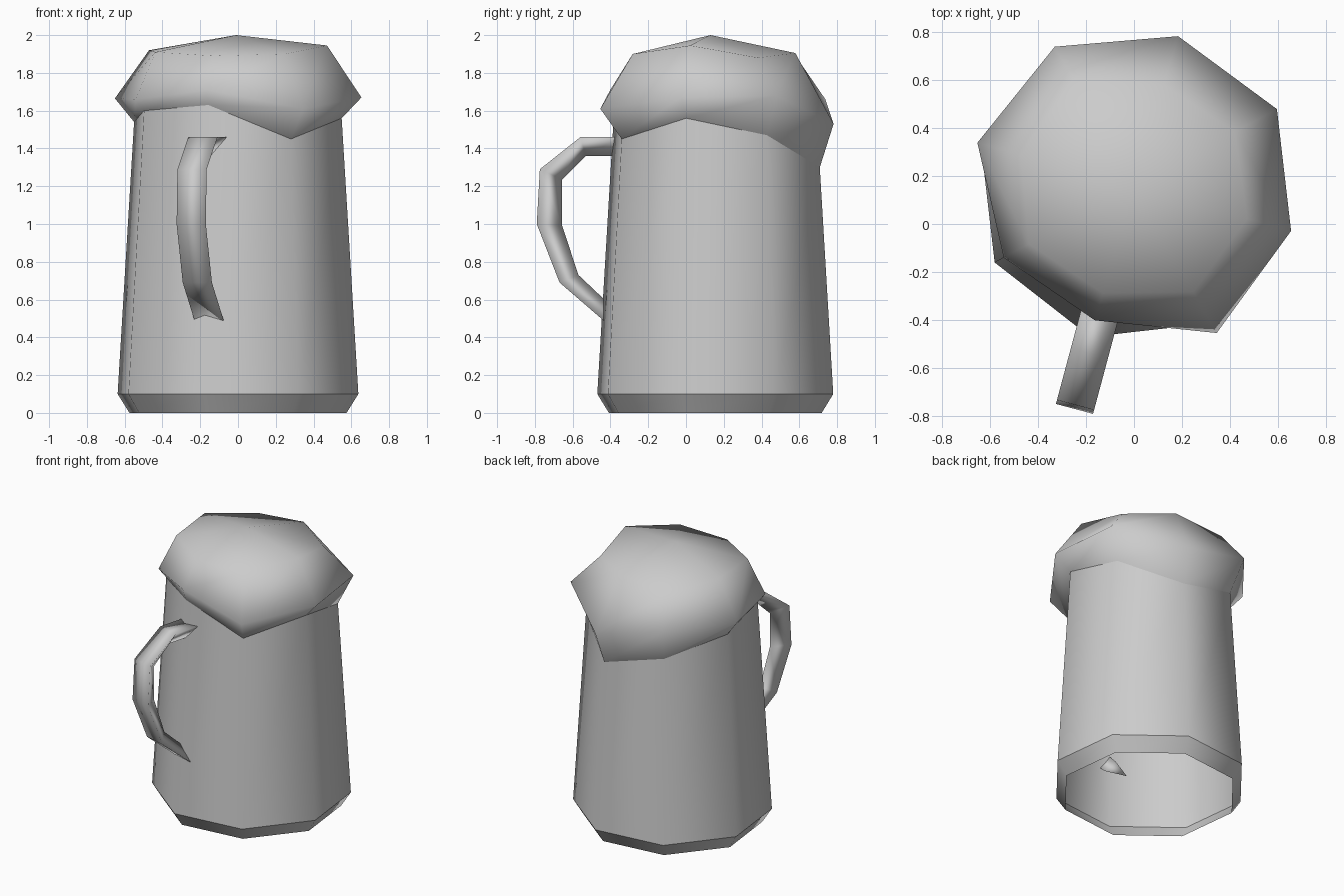
import bpy, math
from mathutils import Vector

cube = bpy.data.objects.get("Cube")
if cube:
    bpy.data.objects.remove(cube)

CENTRE = Vector((0, 0.155, 0))
ANGLES = [math.radians(29 + 45 * i) for i in range(8)]

grey = bpy.data.materials.new("plain grey")
grey.use_nodes = True
COLOUR = (0.6, 0.6, 0.6, 1)
grey.diffuse_color = COLOUR
grey.node_tree.nodes["Principled BSDF"].inputs["Base Color"].default_value = COLOUR


def polar(angle, radius, z):
    return CENTRE + Vector((radius * math.cos(angle), 0.98 * radius * math.sin(angle), z))


def make(name, verts, faces):
    mesh = bpy.data.meshes.new(name)
    mesh.from_pydata(verts, [], faces)
    mesh.materials.append(grey)
    mesh.shade_smooth()
    obj = bpy.data.objects.new(name, mesh)
    bpy.context.collection.objects.link(obj)
    return obj


def bridge(rings, n):
    return [(r * n + i, r * n + (i + 1) % n, (r + 1) * n + (i + 1) % n, (r + 1) * n + i)
            for r in range(rings - 1) for i in range(n)]


def body_radius(z):
    return 0.663 - 0.063 * (z - 0.1)


# Foam outline, one value per corner going round from the back left
lip_z = [1.47, 1.30, 1.42, 1.54, 1.60, 1.63, 1.45, 1.56]
bulge = [(0.68, 1.68), (0.665, 1.53), (0.68, 1.66), (0.678, 1.665),
         (0.62, 1.66), (0.59, 1.71), (0.71, 1.61), (0.68, 1.67)]
crown = [(0.48, 1.88), (0.45, 1.905), (0.52, 1.86), (0.49, 1.92),
         (0.50, 1.91), (0.47, 1.89), (0.51, 1.90), (0.49, 1.945)]

lip = [polar(a, body_radius(z), z) for a, z in zip(ANGLES, lip_z)]
waist = [polar(a, body_radius(0.1), 0.1) for a in ANGLES]
foot = [polar(a, 0.598, 0) for a in ANGLES]

# Tapered wall and the chamfered, open rim below it
make("mug_wall", waist + lip, bridge(2, 8))
make("bottom_rim", foot + waist, bridge(2, 8))

# Foam head with a shallow peak
foam = lip + [polar(a, r, z) for a, (r, z) in zip(ANGLES, bulge)]
foam += [polar(a, r, z) for a, (r, z) in zip(ANGLES, crown)]
foam.append(Vector((-0.01, 0.13, 2.0)))
cap = [(16 + i, 16 + (i + 1) % 8, 24) for i in range(8)]
make("foam_head", foam, bridge(3, 8) + cap)

# Handle: triangular section, flat outside and ridged inside, set on one corner
outer = [(0.50, 1.46), (0.718, 1.46), (0.94, 1.29), (0.957, 1.0), (0.832, 0.69), (0.52, 0.43)]
inner = [(0.50, 1.36), (0.709, 1.36), (0.839, 1.235), (0.839, 0.99), (0.75, 0.73), (0.52, 0.52)]
heading = math.radians(-105)
out = Vector((math.cos(heading), math.sin(heading), 0))
side = Vector((-out.y, out.x, 0)) * 0.08
up = Vector((0, 0, 1))
verts = []
for (so, zo), (si, zi) in zip(outer, inner):
    edge = CENTRE + out * so + up * zo
    verts += [edge - side, edge + side, CENTRE + out * si + up * zi]
ends = [(2, 1, 0), (15, 16, 17)]
make("handle", verts, bridge(6, 3) + ends)
